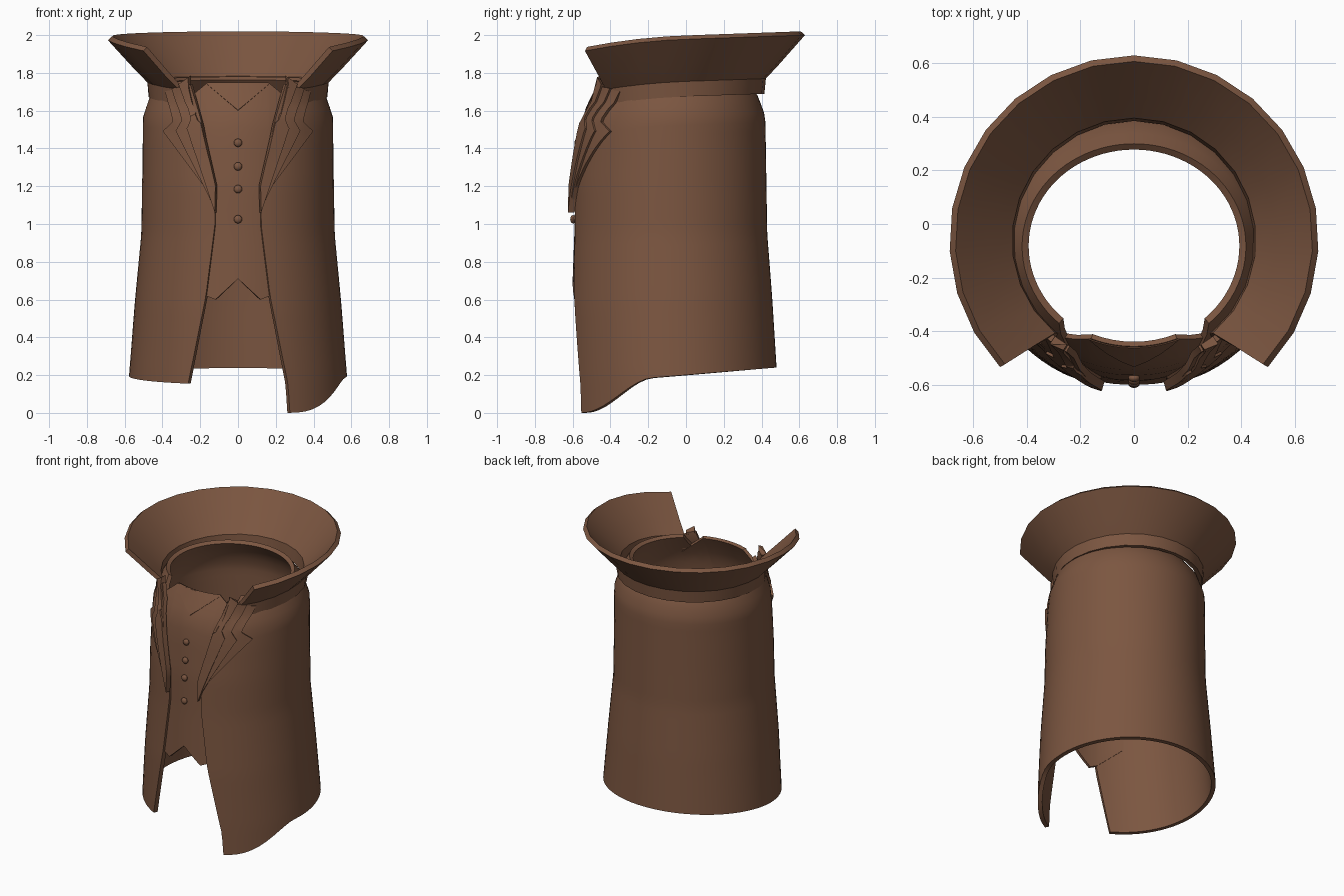
import bpy, bmesh
from math import sin, cos, asin, sqrt, pi, radians

old = bpy.data.objects.get("Cube")
if old:
    bpy.data.objects.remove(old, do_unlink=True)

BROWN = (0.2, 0.093, 0.052, 1)
cloth = bpy.data.materials.new("brown_cloth")
cloth.use_nodes = True
cloth.diffuse_color = BROWN
bsdf = cloth.node_tree.nodes["Principled BSDF"]
bsdf.inputs["Base Color"].default_value = BROWN
bsdf.inputs["Roughness"].default_value = 0.9


def lerp(a, b, t):
    return a + (b - a) * t


def interp(points, x):
    """Piecewise linear lookup in (key, value) pairs."""
    if x <= points[0][0]:
        return points[0][1]
    for (a, u), (b, v) in zip(points, points[1:]):
        if x <= b:
            return lerp(u, v, (x - a) / (b - a))
    return points[-1][1]


def finish(name, bm, thickness=0, offset=-1.0):
    """Turn a bmesh into a shaded object with optional cloth thickness."""
    mesh = bpy.data.meshes.new(name)
    bm.to_mesh(mesh)
    bm.free()
    mesh.materials.append(cloth)
    obj = bpy.data.objects.new(name, mesh)
    bpy.context.collection.objects.link(obj)
    bpy.ops.object.select_all(action="DESELECT")
    obj.select_set(True)
    bpy.context.view_layer.objects.active = obj
    if thickness:
        mod = obj.modifiers.new("thickness", "SOLIDIFY")
        mod.thickness = thickness
        mod.offset = offset
        bpy.ops.object.modifier_apply(modifier=mod.name)
    bpy.ops.object.shade_smooth_by_angle(angle=radians(30))
    return obj


def sheet(name, columns, rows, place, thickness):
    """Grid of quads; place(u, v) gives each point."""
    bm = bmesh.new()
    grid = [[bm.verts.new(place(u, v)) for v in rows] for u in columns]
    for a, b in zip(grid, grid[1:]):
        for j in range(len(rows) - 1):
            bm.faces.new((a[j], b[j], b[j + 1], a[j + 1]))
    return finish(name, bm, thickness)


def steps(n):
    return [i / n for i in range(n + 1)]


# Coat section by height: half width, front y, back y, half opening
WIDTH = [(0, .585), (.2, .577), (.6, .545), (.95, .512), (1.57, .502),
         (1.68, .465), (1.78, .41)]
FRONT = [(0, -.62), (.55, -.62), (.95, -.605), (1.2, -.6), (1.45, -.58),
         (1.57, -.56), (1.68, -.51), (1.78, -.455)]
BACK = [(0, .5), (.2, .482), (.6, .457), (.95, .43), (1.57, .42),
        (1.68, .38), (1.78, .3)]
OPENING = [(0, .275), (.15, .265), (.62, .17), (1.0, .122), (1.2, .125),
           (1.5, .2), (1.72, .28)]


def section(z):
    front, back = interp(FRONT, z), interp(BACK, z)
    return interp(WIDTH, z), (front + back) / 2, (back - front) / 2


def front_y(x, z):
    rx, cy, ry = section(z)
    return cy - ry * sqrt(max(0, 1 - (x / rx) ** 2))


# Coat body: open tube with a longer left front hem
def coat_point(u, v):
    t = lerp(.3, 2 * pi - .3, u)
    for _ in range(3):
        c = cos(t)
        low = .195 - .045 * c
        if u < .5:
            s = min(1, max(0, (c - .2) / .65))
            low -= .155 * s * s * (3 - 2 * s)
        z = lerp(low, 1.765 - .015 * c, v)
        rx, cy, ry = section(z)
        start = asin(interp(OPENING, z) / rx)
        t = lerp(start, 2 * pi - start, u)
    return rx * sin(t), cy - ry * cos(t), z


sheet("coat_body", steps(64), steps(32), coat_point, .028)

# Waistcoat front panel with a notched hem
HEM = [(0, .71), (.12, .6), (.17, .62), (.32, .75)]
NECK = [(0, 1.75), (.16, 1.75), (.27, 1.66), (.32, 1.62)]


def vest_point(x, v):
    z = lerp(interp(HEM, abs(x)), interp(NECK, abs(x)), v)
    return x, front_y(x, z) + .014, z


half = [.04, .08, .12, .16, .17, .22, .27, .32]
sheet("waistcoat", [-x for x in reversed(half)] + [0] + half, steps(18),
      vest_point, .02)

# Flared collar, open at the front
FLARE = [(.475, 1.675), (.483, 1.755), (.555, 1.83), (.69, 1.978)]


def collar_point(u, row):
    r, z = FLARE[row]
    start = radians(lerp(38, 46.5, row / 3))
    t = lerp(start, 2 * pi - start, u)
    x, y = r * sin(t), -.06 - r * cos(t)
    return x, y, z + .035 * y - .15 * min(y, 0) ** 2


sheet("collar", steps(20), range(4), collar_point, .03)


# Flat outlines draped over the chest
def drape(name, outline, side, thickness, lift=0.0, top=1.66):
    bm = bmesh.new()
    bm.faces.new([bm.verts.new((side * x, 0, z)) for x, z in outline])
    cuts = [((i * .05, 0, 0), (1, 0, 0)) for i in range(-7, 8)]
    cuts += [((0, 0, 1 + i * .08), (0, 0, 1)) for i in range(1, 10)]
    for point, normal in cuts:
        bmesh.ops.bisect_plane(bm, geom=bm.verts[:] + bm.edges[:] + bm.faces[:],
                               plane_co=point, plane_no=normal)
    for f in bm.faces:
        f.normal_update()
        if f.normal.y > 0:
            f.normal_flip()
    bmesh.ops.triangulate(bm, faces=bm.faces[:])
    for v in bm.verts:
        v.co.y = front_y(v.co.x, min(v.co.z, top)) - lift
    return finish(name, bm, thickness, 1.0)


OUTER = [(.25, 1.73), (.375, 1.7), (.335, 1.54), (.387, 1.49), (.165, 1.185),
         (.13, 1.25), (.19, 1.5)]
MIDDLE = [(.24, 1.74), (.335, 1.715), (.285, 1.545), (.315, 1.49), (.14, 1.13),
          (.12, 1.2), (.18, 1.52)]
INNER = [(.25, 1.75), (.295, 1.74), (.235, 1.55), (.255, 1.5), (.115, 1.06),
         (.11, 1.2), (.185, 1.53), (.215, 1.56)]
for side, label in ((1, "left"), (-1, "right")):
    drape(label + "_outer_lapel", OUTER, side, .016)
    drape(label + "_middle_lapel", MIDDLE, side, .026)
    drape(label + "_inner_lapel", INNER, side, .036)

# Thin shirt flap under the neck
drape("neck_flap", [(-.17, 1.745), (0, 1.6), (.17, 1.745)], 1, .004, -.014, 2)

# Buttons down the waistcoat
for i, z in enumerate((1.43, 1.305, 1.185, 1.025)):
    bm = bmesh.new()
    bmesh.ops.create_uvsphere(bm, u_segments=12, v_segments=8, radius=.022)
    for v in bm.verts:
        v.co.y = v.co.y * .7 + front_y(0, z) + .006
        v.co.z += z
    finish("button_%d" % (i + 1), bm)
